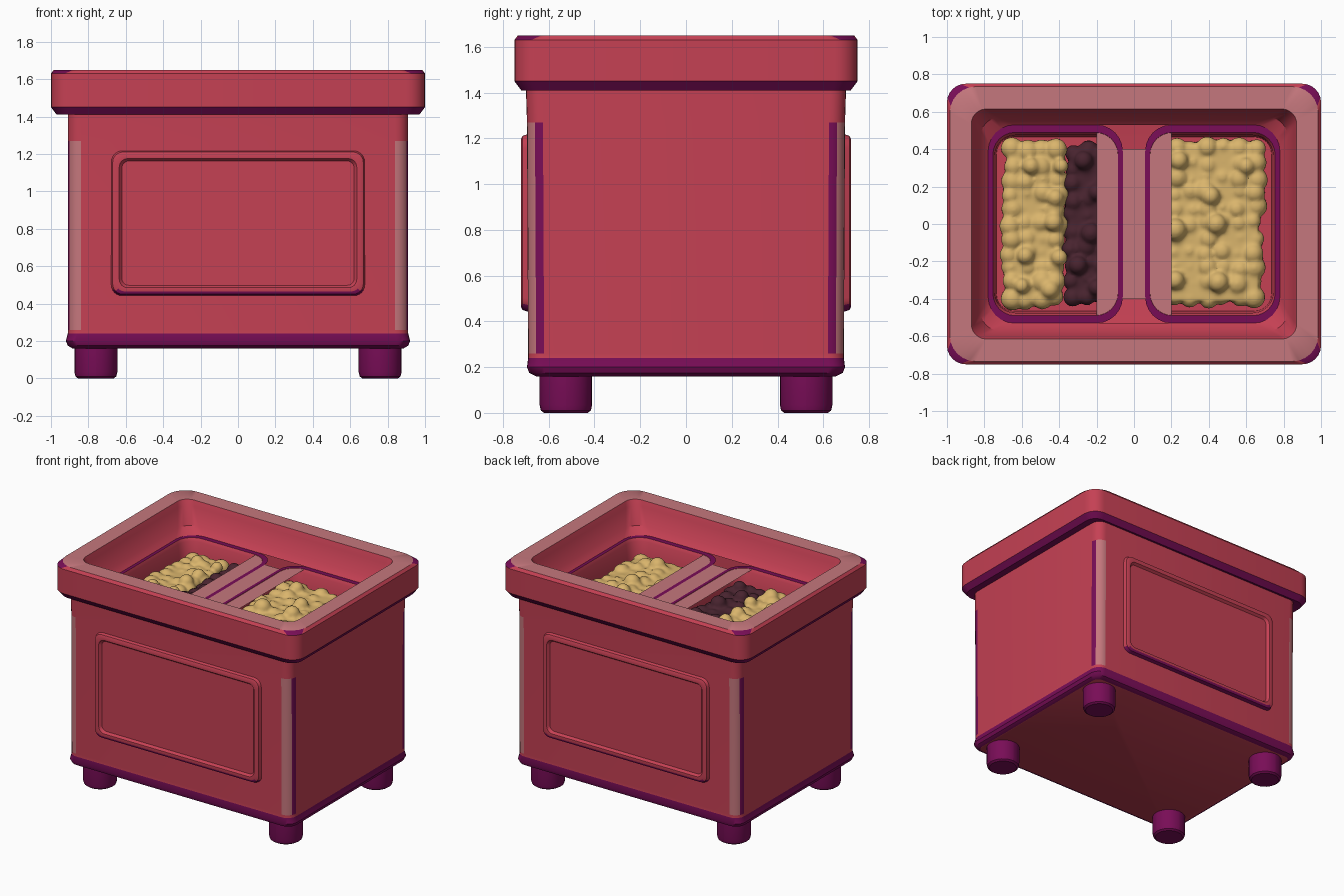
import bpy, bmesh, math, random
from mathutils import Matrix

if "Cube" in bpy.data.objects:
    bpy.data.objects.remove(bpy.data.objects["Cube"])

random.seed(4)


def material(name, rgb):
    m = bpy.data.materials.new(name)
    m.diffuse_color = (*rgb, 1)
    m.use_nodes = True
    m.node_tree.nodes["Principled BSDF"].inputs["Base Color"].default_value = m.diffuse_color
    return m


RED, PINK, PURPLE = 0, 1, 2
PAINT = [material("red paint", (0.56, 0.052, 0.088)),
         material("worn pink edge", (0.56, 0.185, 0.205)),
         material("purple trim", (0.19, 0.004, 0.095))]
CREAM = material("cream crumble", (0.70, 0.46, 0.15))
COCOA = material("dark cocoa crumble", (0.065, 0.017, 0.028))


def finish(name, bm, mats, angle=35):
    me = bpy.data.meshes.new(name)
    bm.to_mesh(me)
    bm.free()
    for m in mats:
        me.materials.append(m)
    me.shade_smooth()
    me.set_sharp_from_angle(angle=math.radians(angle))
    ob = bpy.data.objects.new(name, me)
    bpy.context.collection.objects.link(ob)
    return ob


def rounded_rect(hx, hy, r, seg=6):
    pts = []
    for k, (sx, sy) in enumerate([(1, 1), (-1, 1), (-1, -1), (1, -1)]):
        for i in range(seg + 1):
            a = math.pi / 2 * (k + i / seg)
            pts.append((sx * (hx - r) + r * math.cos(a), sy * (hy - r) + r * math.sin(a)))
    return pts


def loft(name, loops, cx=0, cy=0, cap_start=False, cap_end=False, rule=None):
    """Loops are (half x, half y, corner radius, z, colour of the band reaching this loop)."""
    bm = bmesh.new()
    rings = [[bm.verts.new((cx + x, cy + y, z)) for x, y in rounded_rect(hx, hy, r)]
             for hx, hy, r, z, _ in loops]
    n = len(rings[0])
    for k in range(1, len(rings)):
        a, b = rings[k - 1], rings[k]
        for i in range(n):
            j = (i + 1) % n
            f = bm.faces.new((a[i], a[j], b[j], b[i]))
            f.normal_update()
            f.material_index = loops[k][4]
            if rule:
                f.material_index = rule(f, k, loops[k][4])
    if cap_start:
        bm.faces.new(rings[0][::-1]).material_index = loops[0][4]
    if cap_end:
        bm.faces.new(rings[-1]).material_index = loops[-1][4]
    return finish(name, bm, PAINT)


# Cabinet body: purple skirt, worn vertical corners
def body_rule(f, k, base):
    nx, ny = abs(f.normal.x), abs(f.normal.y)
    if k == 5 and min(nx, ny) > 0.05:
        return PINK if ny > 0.5 else PURPLE
    return base


loft("cabinet_body", [
    (0.885, 0.655, 0.05, 0.16, RED), (0.91, 0.685, 0.07, 0.175, PURPLE),
    (0.92, 0.695, 0.07, 0.20, PURPLE), (0.91, 0.69, 0.07, 0.24, PURPLE),
    (0.91, 0.69, 0.07, 0.26, RED), (0.91, 0.695, 0.07, 1.27, RED),
    (0.91, 0.70, 0.07, 1.43, RED)], cap_start=True, rule=body_rule)


# Rim with purple lower edge, pink top and sloping basin wall
def rim_rule(f, k, base):
    if k == 4 and min(abs(f.normal.x), abs(f.normal.y)) > 0.1:
        return PURPLE
    return base


loft("counter_rim", [
    (0.89, 0.67, 0.07, 1.42, RED), (0.97, 0.72, 0.08, 1.41, PURPLE),
    (1.0, 0.75, 0.10, 1.45, PURPLE), (1.0, 0.75, 0.10, 1.63, RED),
    (0.985, 0.735, 0.14, 1.65, RED), (0.87, 0.615, 0.08, 1.65, PINK),
    (0.855, 0.60, 0.08, 1.61, RED), (0.82, 0.57, 0.10, 1.49, RED),
    (0.78, 0.53, 0.14, 1.45, RED)], rule=rim_rule)

# Two sunken trays with purple borders
for side, name in ((-1, "left_tray"), (1, "right_tray")):
    loft(name, [
        (0.36, 0.53, 0.14, 1.45, PURPLE), (0.335, 0.49, 0.12, 1.452, PURPLE),
        (0.325, 0.475, 0.11, 1.43, RED), (0.315, 0.465, 0.09, 1.25, RED)],
        cx=side * 0.42, cap_end=True)

# Pink divider, flared at both ends
bm = bmesh.new()
half = [(0.062, -0.40), (0.072, -0.44), (0.10, -0.485), (0.20, -0.532)]
right = half + [(x, -y) for x, y in half[::-1]]
outline = right + [(-x, y) for x, y in right[::-1]]
bm.faces.new([bm.verts.new((x, y, 1.45)) for x, y in outline]).material_index = PINK
finish("tray_divider", bm, PAINT)


# Raised frames on front and back, purple along the lower edge
def frame_rule(f, k, base):
    return PURPLE if k <= 2 and f.calc_center_median().y < -0.352 else base


for name, turn in (("front_panel", 0), ("back_panel", math.pi)):
    ob = loft(name, [
        (0.68, 0.39, 0.06, 0.685, RED), (0.67, 0.38, 0.055, 0.715, RED),
        (0.655, 0.365, 0.05, 0.722, RED), (0.635, 0.345, 0.045, 0.72, RED),
        (0.62, 0.332, 0.035, 0.702, RED)], cap_end=True, rule=frame_rule)
    ob.data.transform(Matrix.Translation((0, 0, 0.83)) @ Matrix.Rotation(turn, 4, 'Z')
                      @ Matrix.Rotation(math.pi / 2, 4, 'X'))

# Feet
for sx, xn in ((-1, "left"), (1, "right")):
    for sy, yn in ((-1, "front"), (1, "back")):
        loft(f"{yn}_{xn}_foot", [
            (0.095, 0.095, 0.0949, 0.0, PURPLE), (0.109, 0.109, 0.1089, 0.01, PURPLE),
            (0.115, 0.115, 0.1149, 0.035, PURPLE), (0.115, 0.115, 0.1149, 0.18, PURPLE)],
            cx=sx * 0.76, cy=sy * 0.525, cap_start=True, cap_end=True)


# Crumbly fillings: fused lumps with larger nuggets on top
def filling(name, x0, x1, y0, y1, mat, nuggets):
    bm = bmesh.new()

    def ball(x, y, z, r):
        bmesh.ops.create_icosphere(bm, subdivisions=3, radius=r,
                                   matrix=Matrix.Translation((x, y, z)))

    sx, sy = x1 - x0 - 0.08, y1 - y0 - 0.08
    bmesh.ops.create_cube(bm, size=1, matrix=Matrix.Translation(
        ((x0 + x1) / 2, (y0 + y1) / 2, 1.30)) @ Matrix.Diagonal((sx, sy, 0.12, 1)))
    nx, ny = max(2, round(sx / 0.085)), round(sy / 0.085)
    for i in range(nx + 1):
        for j in range(ny + 1):
            r = random.uniform(0.045, 0.065)
            x = x0 + 0.055 + (x1 - x0 - 0.11) * i / nx + random.uniform(-0.012, 0.012)
            y = y0 + 0.055 + (y1 - y0 - 0.11) * j / ny + random.uniform(-0.012, 0.012)
            ball(x, y, 1.325 + random.uniform(-0.015, 0.01), r)
            if i in (0, nx) or j in (0, ny):
                ball(x, y, 1.28, r)
    for x, y, r in nuggets:
        ball(x, y, 1.375, r)
    ob = finish(name, bm, [mat], 180)
    rm = ob.modifiers.new("fuse", 'REMESH')
    rm.mode = 'VOXEL'
    rm.voxel_size = 0.012
    rm.use_smooth_shade = True
    sm = ob.modifiers.new("soften", 'SMOOTH')
    sm.factor = 0.5
    sm.iterations = 2


filling("right_cream_filling", 0.08, 0.70, -0.45, 0.46, CREAM,
        [(0.24, 0.34, 0.05), (0.60, 0.31, 0.045), (0.41, 0.15, 0.05), (0.22, -0.03, 0.06),
         (0.44, 0.0, 0.055), (0.22, -0.30, 0.05), (0.45, -0.31, 0.055)])
filling("left_cream_filling", -0.71, -0.36, -0.45, 0.45, CREAM,
        [(-0.55, 0.31, 0.045), (-0.39, 0.31, 0.04), (-0.42, 0.14, 0.045), (-0.43, 0.01, 0.05),
         (-0.58, -0.17, 0.045), (-0.40, -0.18, 0.045), (-0.60, -0.33, 0.04), (-0.45, -0.35, 0.05)])
filling("left_cocoa_filling", -0.385, -0.11, -0.44, 0.44, COCOA,
        [(-0.23, -0.05, 0.055), (-0.20, 0.17, 0.045), (-0.27, 0.34, 0.05),
         (-0.30, -0.22, 0.05), (-0.20, -0.34, 0.045)])
